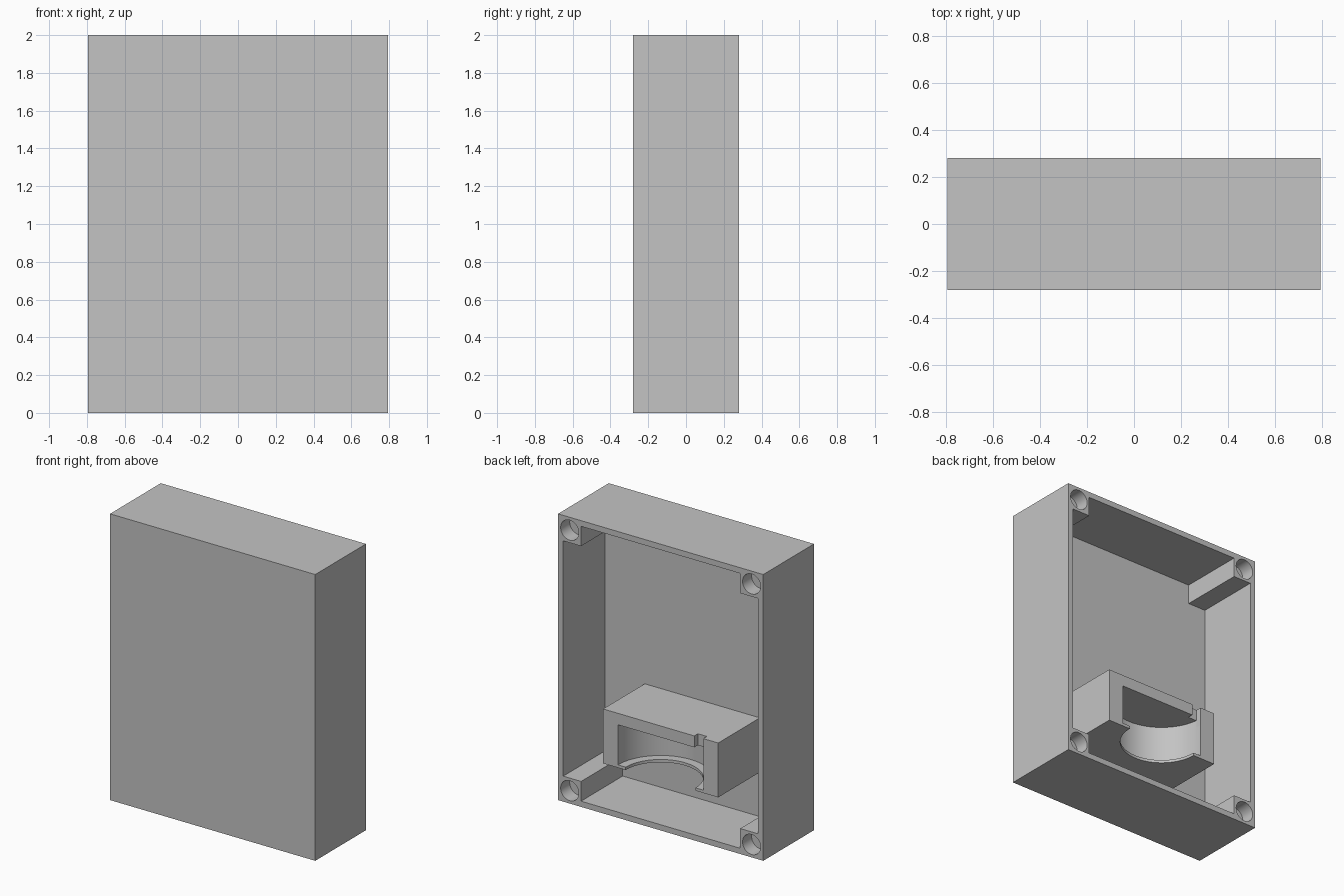
import bpy
import bmesh
from math import cos, sin, pi
from mathutils import Vector

# Main dimensions
HX, HY, H = 0.793, 0.28, 2.0     # half width, half depth, height
WALL, FLOOR_Y = 0.04, -0.18      # rim thickness, inner face of the front panel
POST = 0.178                     # corner post size including wall
OUT = 0.05                       # overshoot for cutters

old = bpy.data.objects.get("Cube")
if old:
    bpy.data.objects.remove(old, do_unlink=True)

grey = bpy.data.materials.new("plain grey")
grey.use_nodes = True
grey.diffuse_color = (0.55, 0.55, 0.55, 1)
grey.node_tree.nodes["Principled BSDF"].inputs["Base Color"].default_value = grey.diffuse_color


def prism(name, points, direction):
    """Extrude a flat outline of 3D points along a direction."""
    bm = bmesh.new()
    face = bm.faces.new([bm.verts.new(p) for p in points])
    result = bmesh.ops.extrude_face_region(bm, geom=[face])
    moved = [v for v in result["geom"] if isinstance(v, bmesh.types.BMVert)]
    bmesh.ops.translate(bm, verts=moved, vec=Vector(direction))
    bmesh.ops.recalc_face_normals(bm, faces=bm.faces)
    mesh = bpy.data.meshes.new(name)
    bm.to_mesh(mesh)
    bm.free()
    mesh.materials.append(grey)
    obj = bpy.data.objects.new(name, mesh)
    bpy.context.collection.objects.link(obj)
    return obj


def box(name, x, y, z):
    outline = [(x[0], y[0], z[0]), (x[1], y[0], z[0]), (x[1], y[1], z[0]), (x[0], y[1], z[0])]
    return prism(name, outline, (0, 0, z[1] - z[0]))


def cut(target, cutter):
    """Subtract the cutter from the target, then discard it."""
    cutter.hide_render = True
    mod = target.modifiers.new("cut", "BOOLEAN")
    mod.operation = "DIFFERENCE"
    mod.solver = "EXACT"
    mod.object = cutter
    bpy.context.view_layer.objects.active = target
    bpy.ops.object.modifier_apply(modifier=mod.name)
    bpy.data.objects.remove(cutter, do_unlink=True)


def finish(obj):
    bpy.ops.object.select_all(action="DESELECT")
    obj.select_set(True)
    bpy.context.view_layer.objects.active = obj
    bpy.ops.object.shade_smooth_by_angle(angle=pi / 6)


# Case: a box open at the back, its cavity leaving four corner posts
case = box("case", (-HX, HX), (-HY, HY), (0, H))
a, b = HX - WALL, HX - POST
c, d = H / 2 - WALL, H / 2 - POST
outline = []
for sx, sz in ((1, 1), (-1, 1), (-1, -1), (1, -1)):
    corner = [(a, d), (b, d), (b, c)]
    if sx * sz < 0:
        corner.reverse()
    outline += [(sx * x, FLOOR_Y, H / 2 + sz * z) for x, z in corner]
cut(case, prism("cavity_cutter", outline, (0, HY - FLOOR_Y + OUT, 0)))

# Round recesses in the ends of the posts
for sx in (-1, 1):
    for sz in (-1, 1):
        cx, cz = sx * (HX - 0.09), H / 2 + sz * (H / 2 - 0.09)
        ring = [(cx + 0.07 * cos(2 * pi * i / 48), HY - 0.1, cz + 0.07 * sin(2 * pi * i / 48))
                for i in range(48)]
        cut(case, prism("recess_cutter", ring, (0, 0.1 + OUT, 0)))
finish(case)

# Holder: a block on the front panel with a half-round pocket open to the back
holder = box("holder", (-0.445, 0.445), (FLOOR_Y, HY), (0.35, 0.73))


def half_round(radius, z0, z1):
    arc = [(radius * cos(pi * i / 48), HY - radius * sin(pi * i / 48), z0) for i in range(49)]
    ends = [(-radius, HY + OUT, z0), (radius, HY + OUT, z0)]
    return prism("pocket_cutter", arc + ends, (0, 0, z1 - z0))


cut(holder, half_round(0.33, 0.37, 0.65))
# Smaller opening underneath leaves a thin lip
cut(holder, half_round(0.27, 0.30, 0.40))
# Small notch through the roof
cut(holder, box("notch_cutter", (-0.33, -0.26), (HY - 0.04, HY + OUT), (0.6, 0.8)))
finish(holder)
